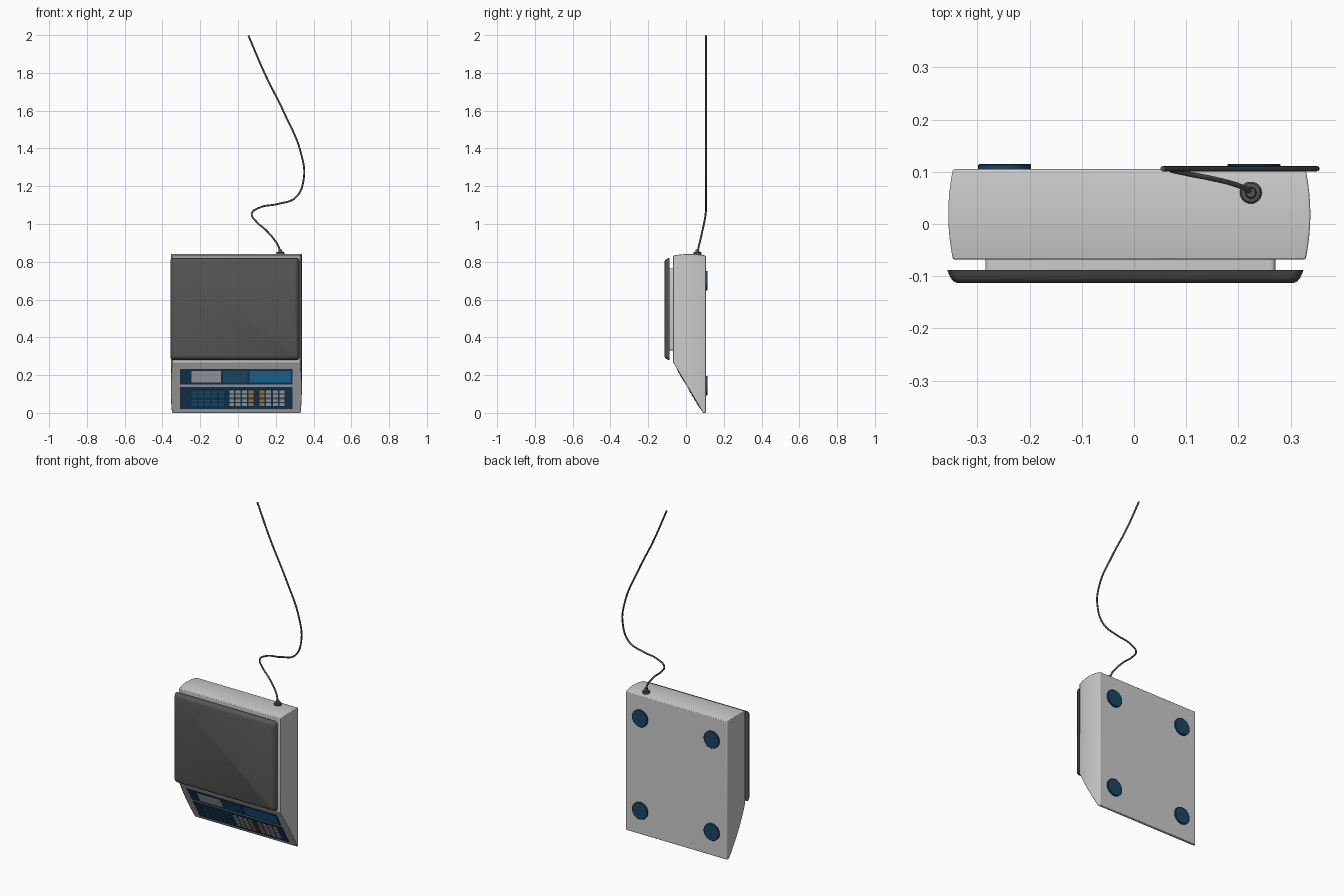
import bpy, bmesh, math
from mathutils import Vector

if "Cube" in bpy.data.objects:
    bpy.data.objects.remove(bpy.data.objects["Cube"])

CX = -0.009  # centre line of the housing


def material(name, r, g, b):
    m = bpy.data.materials.new(name)
    m.diffuse_color = (r, g, b, 1)
    m.use_nodes = True
    m.node_tree.nodes["Principled BSDF"].inputs["Base Color"].default_value = m.diffuse_color
    return m


DARK = material("dark_grey", 0.09, 0.09, 0.09)
NAVY = material("navy", 0.01, 0.06, 0.13)
BLUE = material("bright_blue", 0.02, 0.25, 0.55)
MID = material("mid_blue", 0.02, 0.13, 0.27)
PALE = material("pale", 0.6, 0.63, 0.66)
ORANGE = material("orange", 0.75, 0.35, 0.1)


def finish(bm, name, mat=None, bevel=0.0, limit=25):
    bmesh.ops.recalc_face_normals(bm, faces=bm.faces)
    me = bpy.data.meshes.new(name)
    bm.to_mesh(me)
    bm.free()
    ob = bpy.data.objects.new(name, me)
    bpy.context.collection.objects.link(ob)
    if mat:
        me.materials.append(mat)
    if bevel:
        b = ob.modifiers.new("bevel", 'BEVEL')
        b.width, b.segments = bevel, 2
        b.limit_method, b.angle_limit = 'ANGLE', math.radians(limit)
    bpy.ops.object.select_all(action='DESELECT')
    ob.select_set(True)
    bpy.context.view_layer.objects.active = ob
    bpy.ops.object.shade_smooth_by_angle(angle=math.radians(30))
    return ob


def loft(rings):
    bm = bmesh.new()
    vs = [[bm.verts.new(p) for p in r] for r in rings]
    n = len(vs[0])
    for a, b in zip(vs, vs[1:]):
        for i in range(n):
            bm.faces.new((a[i], a[(i + 1) % n], b[(i + 1) % n], b[i]))
    bm.faces.new(vs[0])
    bm.faces.new(vs[-1])
    return bm


def rounded_ring(cx, cz, hx, hz, r, y, n=5):
    pts = []
    for k, (sx, sz) in enumerate(((1, 1), (-1, 1), (-1, -1), (1, -1))):
        for i in range(n):
            a = math.pi / 2 * (k + i / (n - 1))
            pts.append((cx + sx * (hx - r) + r * math.cos(a), y,
                        cz + sz * (hz - r) + r * math.sin(a)))
    return pts


# Housing: bulged sides and top, sloped control face at the bottom front
FRONT, BACK, LIP, KNEE = -0.068, 0.105, 0.09, 0.268


def slope_y(z):
    return LIP + (FRONT - LIP) * z / KNEE


rings = []
for y in [FRONT + (LIP - FRONT) * i / 10 for i in range(11)] + [BACK]:
    t = (y - (FRONT + BACK) / 2) / ((BACK - FRONT) / 2)
    bulge = 1 - t * t
    hx, top = 0.338 + 0.009 * bulge, 0.833 + 0.008 * bulge
    low = max(0.0, KNEE * (LIP - y) / (LIP - FRONT))
    rings.append([(CX - hx, y, low), (CX + hx, y, low), (CX + hx, y, top), (CX - hx, y, top)])
finish(loft(rings), "housing", None, 0.003)

# Pedestal and weighing plate
finish(loft([rounded_ring(-0.007, 0.547, 0.278, 0.217, 0.01, y) for y in (-0.09, -0.06)]), "plate_support")
plate = [(-0.088, 0), (-0.096, 0.003), (-0.104, 0.007), (-0.110, 0.012), (-0.1135, 0.020)]
finish(loft([rounded_ring(-0.0165, 0.55, 0.3415 - d, 0.271 - d, 0.018, y) for y, d in plate]),
       "weighing_plate", DARK)

# Control face: thin slabs that lie on the slope
normal = Vector((0, -KNEE, FRONT - LIP)).normalized()


def slab(bm, x0, x1, z0, z1, low, high):
    corners = [(x0, z0), (x1, z0), (x1, z1), (x0, z1)]
    a, b = [[bm.verts.new(Vector((x, slope_y(z), z)) + normal * h) for x, z in corners]
            for h in (low, high)]
    bm.faces.new(a)
    bm.faces.new(b)
    for i in range(4):
        j = (i + 1) % 4
        bm.faces.new((a[i], a[j], b[j], b[i]))


def slabs(name, mat, boxes, low, high):
    bm = bmesh.new()
    for box in boxes:
        slab(bm, *box, low, high)
    finish(bm, name, mat)


slabs("display_panel", NAVY, [(-0.308, 0.288, 0.150, 0.233)], -0.004, 0.002)
slabs("key_panel", NAVY, [(-0.308, 0.288, 0.021, 0.137)], -0.004, 0.002)
slabs("weight_window", PALE, [(-0.245, -0.09, 0.162, 0.222)], 0.001, 0.003)
slabs("price_window", MID, [(-0.08, 0.05, 0.162, 0.222)], 0.001, 0.003)
slabs("total_window", BLUE, [(0.06, 0.28, 0.162, 0.222)], 0.001, 0.003)


def key_grid(x0, x1, cols, rows=4, z0=0.035, z1=0.125):
    dx, dz = (x1 - x0) / cols, (z1 - z0) / rows
    return [(x0 + dx * (i + 0.12), x0 + dx * (i + 0.88), z0 + dz * (j + 0.15), z0 + dz * (j + 0.85))
            for i in range(cols) for j in range(rows)]


slabs("preset_keys", MID, key_grid(-0.25, -0.07, 5), 0.001, 0.004)
number_keys = key_grid(-0.05, 0.085, 4)
function_keys = key_grid(0.11, 0.25, 4)
slabs("number_keys", PALE, number_keys[:12], 0.001, 0.004)
slabs("clear_keys", ORANGE, number_keys[12:], 0.001, 0.004)
slabs("function_keys", PALE, function_keys[4:], 0.001, 0.004)
slabs("memory_keys", ORANGE, function_keys[:4], 0.001, 0.004)


# Round parts: feet on the back, cable grommet on the top
def disc_ring(c, u, v, r, n=32):
    return [Vector(c) + r * (u * math.cos(2 * math.pi * i / n) + v * math.sin(2 * math.pi * i / n))
            for i in range(n)]


X, Y, Z = Vector((1, 0, 0)), Vector((0, 1, 0)), Vector((0, 0, 1))
for side, x in (("left", -0.248), ("right", 0.23)):
    for level, z in (("lower", 0.143), ("upper", 0.70)):
        finish(loft([disc_ring((x, y, z), X, Z, r) for y, r in
                     ((0.1, 0.051), (0.113, 0.051), (0.115, 0.049))]), f"{level}_{side}_foot", NAVY)

GX, GY = 0.224, 0.06
finish(loft([disc_ring((GX, GY, z), X, Y, r, 24) for z, r in
             ((0.825, 0.021), (0.848, 0.021), (0.852, 0.018), (0.853, 0.011), (0.866, 0.009))]),
       "cable_grommet", DARK)

# Power cable
path = [(GX, GY, 0.845), (0.215, 0.067, 0.88), (0.19, 0.077, 0.92), (0.145, 0.088, 0.97),
        (0.095, 0.098, 1.015), (0.073, 0.104, 1.055), (0.11, 0.106, 1.085), (0.215, 0.106, 1.107),
        (0.305, 0.106, 1.14), (0.348, 0.106, 1.24), (0.332, 0.106, 1.38), (0.246, 0.106, 1.585),
        (0.14, 0.106, 1.80), (0.055, 0.106, 1.998)]
cu = bpy.data.curves.new("power_cable", 'CURVE')
cu.dimensions = '3D'
cu.bevel_depth, cu.bevel_resolution, cu.resolution_u = 0.005, 3, 8
cu.use_fill_caps = True
sp = cu.splines.new('BEZIER')
sp.bezier_points.add(len(path) - 1)
for p, co in zip(sp.bezier_points, path):
    p.co = co
    p.handle_left_type = p.handle_right_type = 'AUTO'
cu.materials.append(DARK)
bpy.context.collection.objects.link(bpy.data.objects.new("power_cable", cu))
